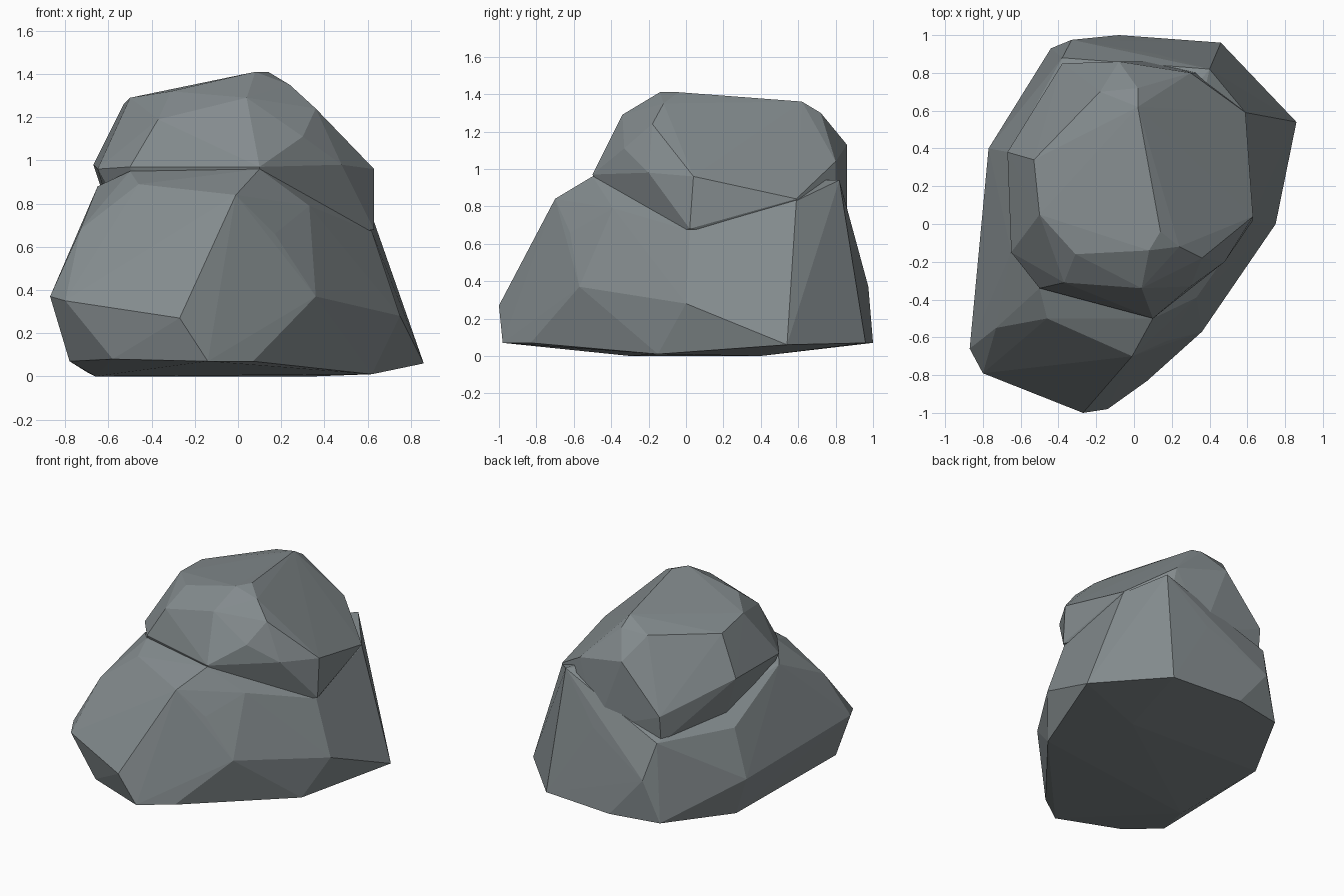
import bpy, bmesh

stone = bpy.data.materials.new("blue grey stone")
stone.diffuse_color = (0.23, 0.26, 0.27, 1)


def hull(name, points):
    """Faceted chunk of rock: the convex hull of a few corner points."""
    bm = bmesh.new()
    for p in points:
        bm.verts.new(p)
    bmesh.ops.convex_hull(bm, input=bm.verts)
    loose = [v for v in bm.verts if not v.link_faces]
    bmesh.ops.delete(bm, geom=loose, context='VERTS')
    bmesh.ops.recalc_face_normals(bm, faces=bm.faces)
    me = bpy.data.meshes.new(name)
    bm.to_mesh(me)
    bm.free()
    me.materials.append(stone)
    ob = bpy.data.objects.new(name, me)
    bpy.context.collection.objects.link(ob)
    return ob


# Wide base, leaning out to the front
base = hull("rock_base", [
    # underside
    (-.66, -.3, 0), (-.70, .42, .02), (.62, -.15, .01), (.35, .40, 0),
    # lower rim
    (-.58, -.82, .08), (-.14, -.98, .07), (.07, -.83, .07), (-.78, -.62, .07),
    (.86, .54, .06), (.46, .96, .07), (-.08, 1.0, .07), (-.44, .93, .07),
    # widest corners
    (-.27, -1.0, .27), (-.80, -.79, .35), (-.87, -.66, .37), (.36, -.57, .37),
    (.75, 0, .28), (-.33, .975, .37), (-.77, .40, .28),
    # shoulders
    (-.01, -.70, .84), (-.46, -.50, .89), (-.73, -.55, .68), (.17, -.62, .66),
    (.62, .02, .67), (-.66, .38, .62), (-.38, .88, .62), (.12, .90, .61),
    # ledge that carries the cap
    (.10, -.50, .96), (-.50, -.34, .95), (-.65, -.15, .88), (.33, -.39, .79),
    (.59, .59, .83), (.40, .82, .94),
])

# Boulder-like cap rising from the base
cap = hull("rock_cap", [
    # crown
    (.08, -.14, 1.41), (.14, -.04, 1.41), (.02, .62, 1.36), (.02, .72, 1.30),
    (-.18, .70, 1.29), (-.53, .34, 1.26), (-.50, .05, 1.29), (-.31, -.16, 1.32),
    (.24, -.12, 1.35),
    # brow
    (.36, -.18, 1.24), (.30, -.33, 1.11), (.04, -.34, 1.29), (-.37, -.31, 1.19),
    # widest corners
    (-.50, -.34, .97), (.10, -.50, .97), (.48, -.20, .98), (.63, .04, .96),
    (.59, .59, .84), (.30, .80, 1.04), (-.08, .86, 1.13), (-.38, .85, .80),
    (-.67, .38, .98), (-.65, -.15, .96),
    # root, mostly inside the base
    (.63, .02, .68), (.40, .80, .60), (.12, .86, .60), (-.38, .83, .60),
    (-.55, .35, .62), (-.45, -.2, .60), (.05, -.35, .60), (.40, -.15, .64),
])

# Fuse the two chunks into one rock
mod = base.modifiers.new("fuse", 'BOOLEAN')
mod.operation = 'UNION'
mod.solver = 'EXACT'
mod.object = cap
bpy.context.view_layer.objects.active = base
base.select_set(True)
bpy.ops.object.modifier_apply(modifier=mod.name)
bpy.data.objects.remove(cap)
base.name = "rock"
